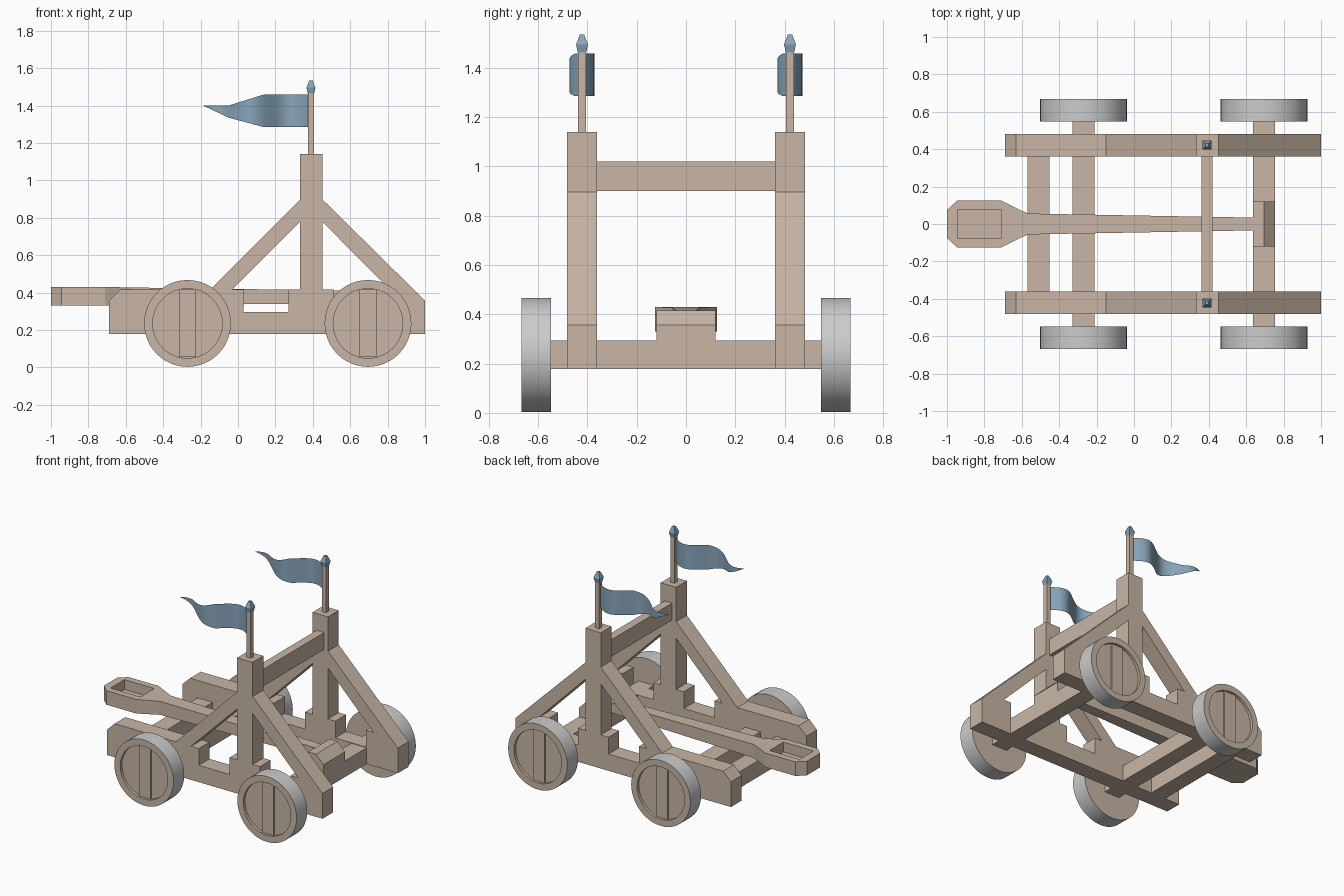
import bpy, bmesh, math

if "Cube" in bpy.data.objects:
    bpy.data.objects.remove(bpy.data.objects["Cube"])


def material(name, rgb):
    m = bpy.data.materials.new(name)
    m.diffuse_color = (*rgb, 1)
    m.use_nodes = True
    m.node_tree.nodes["Principled BSDF"].inputs["Base Color"].default_value = m.diffuse_color
    return m


WOOD = material("wood", (0.58, 0.47, 0.38))
BLUE = material("blue_cloth", (0.25, 0.38, 0.49))
GREY = material("tyre_grey", (0.8, 0.8, 0.8))


def finish(name, bm, mats, smooth=False, normals=True):
    if normals:
        bmesh.ops.recalc_face_normals(bm, faces=bm.faces)
    me = bpy.data.meshes.new(name)
    bm.to_mesh(me)
    bm.free()
    for m in mats:
        me.materials.append(m)
    ob = bpy.data.objects.new(name, me)
    bpy.context.collection.objects.link(ob)
    if smooth:
        bpy.ops.object.select_all(action='DESELECT')
        ob.select_set(True)
        bpy.context.view_layer.objects.active = ob
        bpy.ops.object.shade_smooth_by_angle(angle=math.radians(35))
    return ob


def loft(name, rings, mat):
    """Skin a stack of equal-length rings and cap both ends."""
    bm = bmesh.new()
    vs = [[bm.verts.new(p) for p in r] for r in rings]
    n = len(rings[0])
    for a, b in zip(vs, vs[1:]):
        for i in range(n):
            j = (i + 1) % n
            bm.faces.new((a[i], a[j], b[j], b[i]))
    bm.faces.new(vs[0])
    bm.faces.new(vs[-1])
    return finish(name, bm, [mat])


def side_prism(name, pts, y0, y1, mat=WOOD):
    return loft(name, [[(x, y, z) for x, z in pts] for y in (y0, y1)], mat)


def box(name, x0, x1, y0, y1, z0, z1, mat=WOOD):
    return side_prism(name, [(x0, z0), (x1, z0), (x1, z1), (x0, z1)], y0, y1, mat)


def wheel(name, cx, s, cz=0.235, n=48):
    # lathe profile (radius, y): flat back, grey tread, recessed outer face
    prof = [(0.232, 0.548), (0.232, 0.668), (0.186, 0.668), (0.186, 0.648)]
    bm = bmesh.new()
    rings = [[bm.verts.new((cx + r * math.cos(2 * math.pi * i / n), s * y,
                            cz + r * math.sin(2 * math.pi * i / n))) for i in range(n)]
             for r, y in prof]
    for k, (a, b) in enumerate(zip(rings, rings[1:])):
        for i in range(n):
            j = (i + 1) % n
            bm.faces.new((a[i], a[j], b[j], b[i])).material_index = int(k == 0)
    bm.faces.new(rings[0])
    bm.faces.new(rings[-1])
    finish(name, bm, [WOOD, GREY], smooth=True)
    # raised middle plank
    box(name + "_plank", cx - 0.046, cx + 0.046, s * 0.645, s * 0.658, cz - 0.18, cz + 0.18)


def flag(name, yc, n=40):
    x0, x1 = 0.375, -0.185
    bm = bmesh.new()
    cols = []
    for i in range(n + 1):
        x = x0 + (x1 - x0) * i / n
        y = yc + 0.05 * math.sin(2 * math.pi * (x0 - x) / 0.4)
        if x > 0.136:
            lo, hi = 1.285, 1.458
        elif x > -0.05:
            t = (0.136 - x) / 0.186
            lo, hi = 1.285 + 0.05 * t, 1.458 - 0.058 * t
        else:
            t = (-0.05 - x) / 0.135
            lo, hi = 1.335 + 0.064 * t, 1.40
        cols.append((bm.verts.new((x, y, lo)), bm.verts.new((x, y, hi))))
    for a, b in zip(cols, cols[1:]):
        bm.faces.new((a[0], b[0], b[1], a[1]))
    finish(name, bm, [BLUE], smooth=True)


# side frames, flags and wheels, repeated on both sides
rail = [(-0.69, 0.178), (1.0, 0.178), (1.0, 0.357), (0.94, 0.416), (0.75, 0.416),
        (0.75, 0.297), (0.51, 0.297), (0.51, 0.416), (0.27, 0.416), (0.27, 0.297),
        (0.03, 0.297), (0.03, 0.416), (-0.63, 0.416), (-0.69, 0.357)]
for side, s in (("front", -1), ("back", 1)):
    ya, yb = s * 0.362, s * 0.482
    side_prism(side + "_rail", rail, ya, yb)
    box(side + "_post", 0.331, 0.452, ya, yb, 0.416, 1.14)
    side_prism(side + "_left_brace",
               [(-0.15, 0.416), (-0.03, 0.416), (0.331, 0.778), (0.331, 0.897)], ya, yb)
    side_prism(side + "_right_brace",
               [(0.94, 0.416), (0.81, 0.416), (0.452, 0.778), (0.452, 0.897)], ya, yb)
    yc = s * 0.422
    box(side + "_flag_pole", 0.374, 0.407, yc - 0.017, yc + 0.017, 1.14, 1.465)
    loft(side + "_pole_finial",
         [[(0.39 + h * i, yc + h * j, z) for i, j in ((-1, -1), (1, -1), (1, 1), (-1, 1))]
          for h, z in ((0.017, 1.463), (0.024, 1.495), (0.009, 1.535))], BLUE)
    flag(side + "_flag", yc)
    for end, cx in (("left", -0.27), ("right", 0.695)):
        wheel(f"{side}_{end}_wheel", cx, s)

# axles and cross beams
box("left_axle", -0.33, -0.21, -0.55, 0.55, 0.178, 0.293)
box("right_axle", 0.635, 0.755, -0.55, 0.55, 0.178, 0.293)
box("lower_cross_beam", -0.57, -0.452, -0.362, 0.362, 0.178, 0.293)
box("upper_cross_beam", 0.362, 0.421, -0.362, 0.362, 0.90, 1.02)

# pivot block with sloped outer edge
side_prism("pivot_block", [(0.635, 0.293), (0.755, 0.293), (0.755, 0.357),
                           (0.696, 0.416), (0.635, 0.416)], -0.12, 0.12)

# throwing arm: tapered beam ending in a bucket (x, half width, bottom, top)
half = [(-1.0, 0.075, 0.33, 0.43), (-0.945, 0.125, 0.33, 0.43), (-0.71, 0.125, 0.33, 0.43),
        (-0.57, 0.056, 0.332, 0.427), (0.65, 0.034, 0.343, 0.41)]
arm = loft("throwing_arm", [[(x, -w, a), (x, w, a), (x, w, b), (x, -w, b)]
                            for x, w, a, b in half], WOOD)
cutter = box("bucket_cutter", -0.945, -0.71, -0.078, 0.078, 0.36, 0.5)
cutter.hide_render = True
mod = arm.modifiers.new("hollow", 'BOOLEAN')
mod.operation = 'DIFFERENCE'
mod.solver = 'EXACT'
mod.object = cutter
bpy.ops.object.select_all(action='DESELECT')
arm.select_set(True)
bpy.context.view_layer.objects.active = arm
bpy.ops.object.modifier_apply(modifier=mod.name)
bpy.data.objects.remove(cutter)
